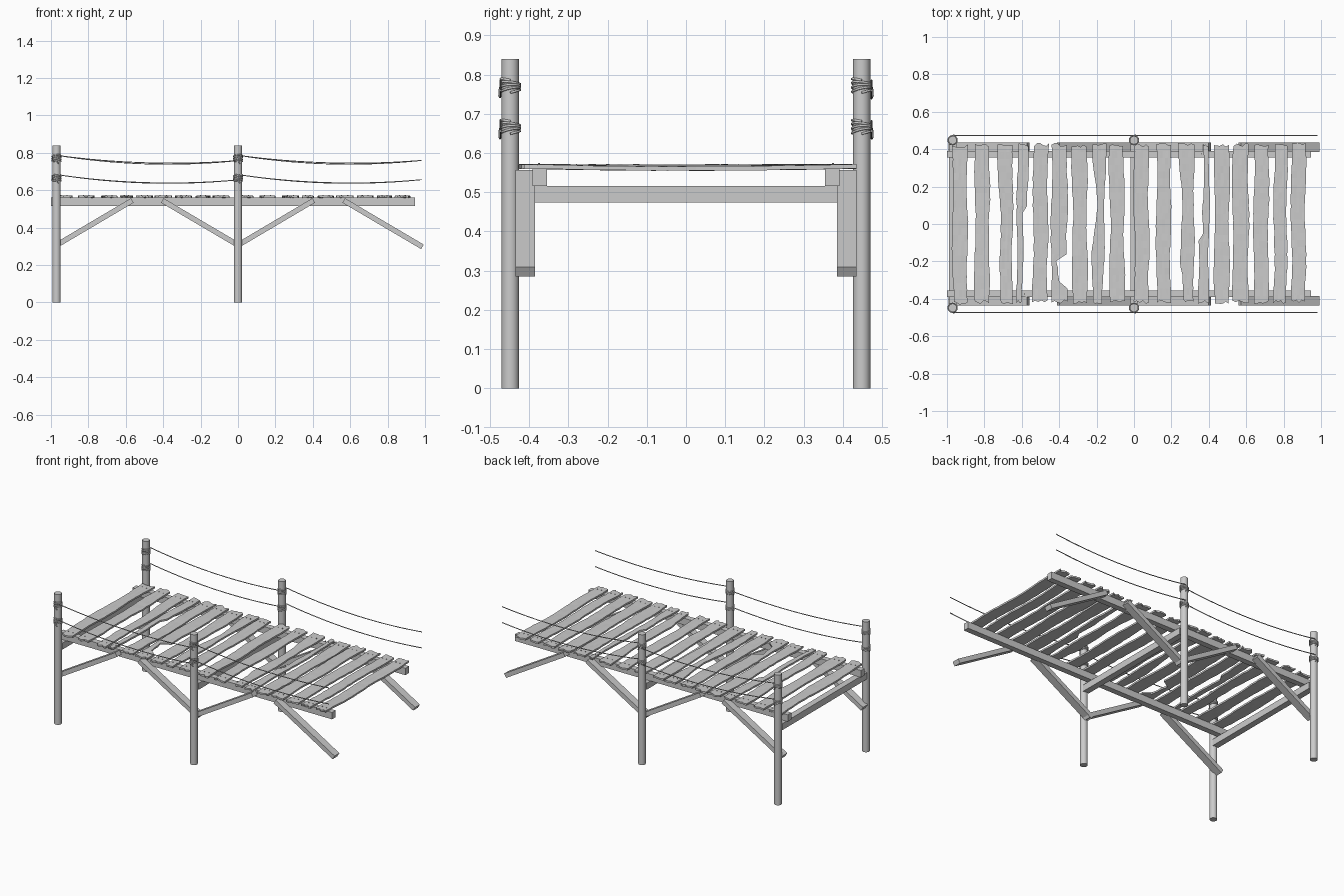
import bpy, bmesh, math, random
from mathutils import Vector, Matrix

if "Cube" in bpy.data.objects:
    bpy.data.objects.remove(bpy.data.objects["Cube"])

random.seed(4)
SPAN = 0.97


def finish(name, bm, smooth=False):
    bmesh.ops.recalc_face_normals(bm, faces=bm.faces)
    me = bpy.data.meshes.new(name)
    bm.to_mesh(me)
    bm.free()
    ob = bpy.data.objects.new(name, me)
    bpy.context.collection.objects.link(ob)
    if smooth:
        bpy.context.view_layer.objects.active = ob
        ob.select_set(True)
        bpy.ops.object.shade_smooth_by_angle()
        ob.select_set(False)
    return ob


def box(name, center, size, pitch=0):
    bm = bmesh.new()
    bmesh.ops.create_cube(bm, size=1, matrix=Matrix.Translation(center)
                          @ Matrix.Rotation(pitch, 4, 'Y') @ Matrix.Diagonal((*size, 1)))
    return finish(name, bm)


def rope(name, paths, radius=0.003):
    cu = bpy.data.curves.new(name, 'CURVE')
    cu.dimensions = '3D'
    cu.bevel_depth = radius
    cu.bevel_resolution = 1
    cu.use_fill_caps = True
    for pts in paths:
        sp = cu.splines.new('POLY')
        sp.points.add(len(pts) - 1)
        for p, q in zip(sp.points, pts):
            p.co = (*q, 1)
    ob = bpy.data.objects.new(name, cu)
    bpy.context.collection.objects.link(ob)


def brace(name, y, top, bottom):
    a, b = Vector(top), Vector(bottom)
    d = b - a
    mid = (a + b) / 2
    box(name, (mid.x, y, mid.y), (d.length, 0.049, 0.028), -math.atan2(d.y, d.x))


def sag_path(x0, y, z0, z1, depth):
    pts = []
    for i in range(25):
        t = i / 24
        pts.append((x0 + SPAN * t, y, z0 + (z1 - z0) * t - 4 * depth * t * (1 - t)))
    return pts


def coil_path(x, y, side, z):
    # tilted winding round the post
    pts = []
    for i in range(16 * 4 + 1):
        a = math.tau * i / 16
        pts.append((x + 0.0245 * math.cos(a), y + 0.0245 * math.sin(a),
                    z - 0.016 + 0.032 * i / 64 + 0.005 * math.sin(a + i * 0.05)))
    return pts


# posts, cross beams, braces and ropes, one bay after another
for bay, px in enumerate((-SPAN, 0)):
    box(f"cross_beam_{bay}", (px, 0, 0.495), (0.04, 0.86, 0.042))
    for s, tag in ((-1, "front"), (1, "back")):
        bm = bmesh.new()
        bmesh.ops.create_cone(bm, cap_ends=True, segments=20, radius1=0.0222, radius2=0.0222,
                              depth=0.84, matrix=Matrix.Translation((px, s * 0.448, 0.42)))
        finish(f"{tag}_post_{bay}", bm, True)
        brace(f"{tag}_brace_a_{bay}", s * 0.41, (px + 0.405, 0.545), (px - 0.015, 0.297))
        brace(f"{tag}_brace_b_{bay}", s * 0.41, (px + SPAN - 0.405, 0.545),
              (px + SPAN + 0.016, 0.297))
        extra = 0.006 if s > 0 else 0
        yr = s * 0.473
        rope(f"{tag}_hand_rope_{bay}", [
            sag_path(px + 0.01, yr, 0.785, 0.759, 0.026 + extra),
            sag_path(px + 0.01, yr, 0.682, 0.656, 0.029 + extra / 3)], 0.0027)
        y = s * 0.448
        coils = []
        for z in (0.77, 0.665):
            coils.append(coil_path(px, y, s, z))
            # hanging rope tail
            coils.append([(px + 0.012, y + s * 0.022, z + 0.01), (px + 0.004, y + s * 0.027, z - 0.008),
                          (px + 0.006, y + s * 0.028, z - 0.022), (px + 0.011, y + s * 0.026, z - 0.028)])
        rope(f"{tag}_post_lashing_{bay}", coils, 0.0032)

# long stringers
for s, tag in ((-1, "front"), (1, "back")):
    box(f"{tag}_stringer", (-0.0275, s * 0.373, 0.538), (1.945, 0.037, 0.044))


def plank(name, cx, width, damage, flip):
    rows, cols = 24, 6
    half = 0.423
    phase = random.random() * 6
    oy = random.uniform(-0.004, 0.008)
    lean = random.uniform(-0.006, 0.006)
    dip = random.uniform(0, 0.005)
    ends = [[random.uniform(-0.012, 0.006) for _ in range(cols)] for _ in range(2)]
    bm = bmesh.new()
    grid = []
    for r in range(rows):
        t = r / (rows - 1)
        y = half * (2 * t - 1)
        l = -width / 2 + 0.004 * math.sin(9 * t + phase) + random.uniform(-.002, .002)
        e = width / 2 + 0.004 * math.sin(11 * t + phase * 2) + random.uniform(-.002, .002)
        if damage == "taper":       # worn left edge above the lower third
            l += 0.016 * max(0, min(1, (y + 0.3) / 0.14)) * max(0, min(1, (0.33 - y) / 0.2))
            l += 0.022 * max(0, min(1, (-0.22 - y) / 0.07))
        elif damage == "split":     # strip broken off along one side
            if y < 0.07:
                e -= 0.025
        elif damage == "hole" and -0.34 < y < -0.2:
            e -= 0.055 + random.uniform(-0.013, 0.008)
        elif damage == "narrow":
            e -= 0.012 * (1 - t)
            l += 0.022 * max(0, 1 - abs(y - 0.1) / 0.25)
        line = []
        for c in range(cols):
            u = c / (cols - 1)
            yy = y
            if r in (0, rows - 1):
                k = ends[r > 0][c]
                yy += k if r else -k
            x = l + (e - l) * u + lean * (t - 0.5)
            if flip:
                x, yy = -x, -yy
            z = 0.571 - dip * math.sin(math.pi * t) + random.uniform(-.0008, .0008)
            line.append(bm.verts.new((cx + x, yy + oy, z)))
        grid.append(line)
    for r in range(rows - 1):
        for c in range(cols - 1):
            bm.faces.new((grid[r][c], grid[r][c + 1], grid[r + 1][c + 1], grid[r + 1][c]))
    ext = bmesh.ops.extrude_face_region(bm, geom=bm.faces[:], use_keep_orig=True)
    for v in (g for g in ext["geom"] if isinstance(g, bmesh.types.BMVert)):
        v.co.z -= 0.011
    # nail heads
    for sx in (-1, 1):
        for sy in (-1, 1):
            bmesh.ops.create_cone(bm, cap_ends=True, segments=8, radius1=0.0028, radius2=0.0028,
                                  depth=0.006, matrix=Matrix.Translation(
                                      (cx + sx * width * 0.2, sy * 0.375, 0.571)))
    finish(name, bm)


# deck planks: nine per bay, the second bay varied
pattern = [(-0.93, .078, ""), (-0.812, .076, ""), (-0.69, .082, "taper"),
           (-0.597, .056, "split"), (-0.5, .078, ""), (-0.4, .084, "hole"),
           (-0.29, .078, ""), (-0.187, .068, "narrow"), (-0.091, .076, "")]
for bay in range(2):
    for i, (x, w, dmg) in enumerate(pattern):
        if bay and dmg in ("hole", "narrow"):
            dmg = ""
        plank(f"deck_plank_{bay}_{i}", x + bay * SPAN, w, dmg, bay == 1 and dmg == "split")
